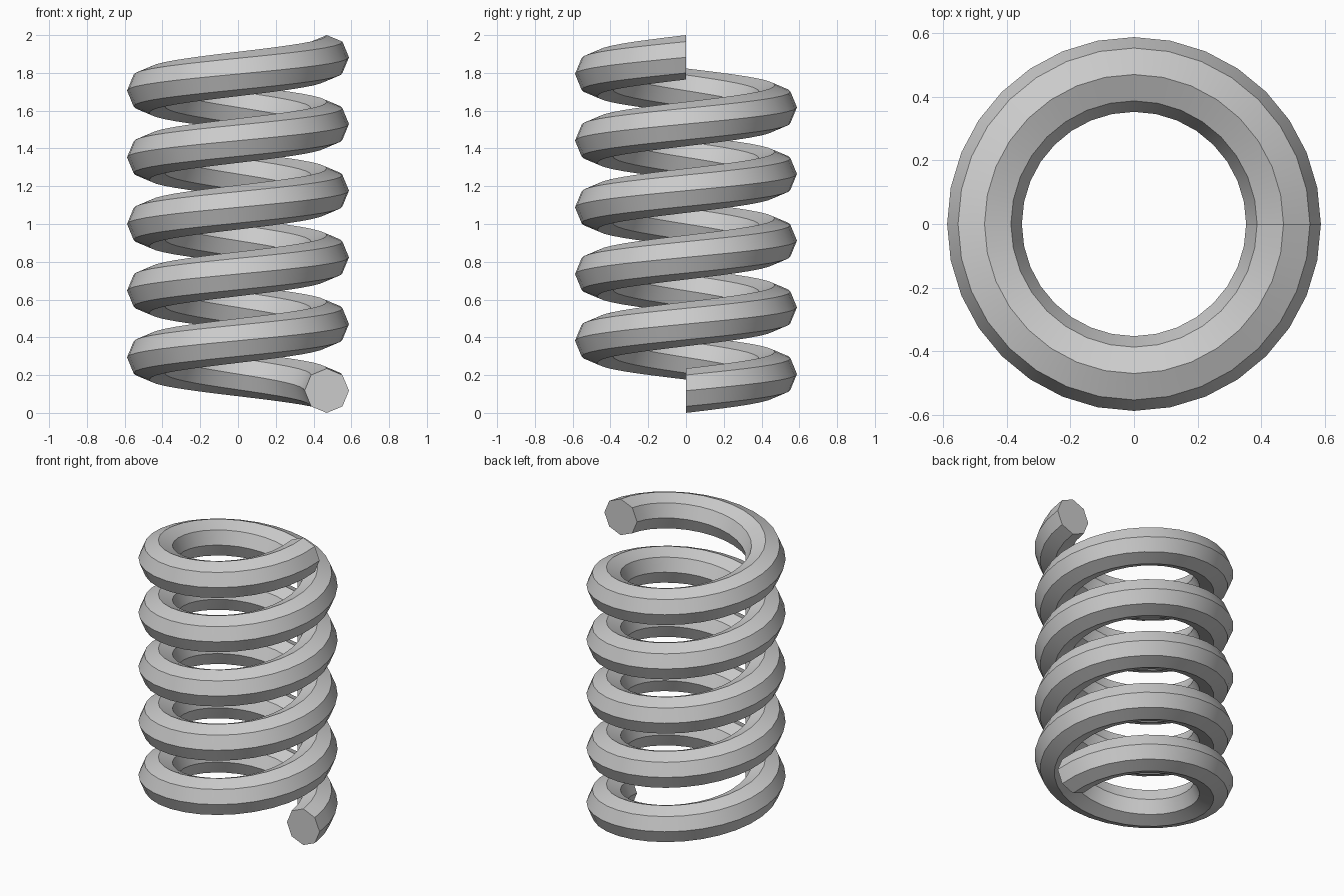
import bpy, bmesh
from math import cos, sin, tau, radians

if "Cube" in bpy.data.objects:
    bpy.data.objects.remove(bpy.data.objects["Cube"])

R, r = 0.47, 0.1175          # coil radius, wire radius
TURNS, STEPS, SIDES = 5, 32, 8
RISE = 2 - 2 * r             # total climb of the wire centre

bm = bmesh.new()

# Octagonal wire section repeated along the helix
rings = []
for i in range(TURNS * STEPS + 1):
    a = tau * i / STEPS
    z = r + RISE * i / (TURNS * STEPS)
    ring = []
    for k in range(SIDES):
        b = tau * k / SIDES
        d = R + r * cos(b)
        ring.append(bm.verts.new((d * cos(a), d * sin(a), z + r * sin(b))))
    rings.append(ring)

# Wire skin
for p, q in zip(rings, rings[1:]):
    for k in range(SIDES):
        n = (k + 1) % SIDES
        bm.faces.new((p[k], p[n], q[n], q[k]))

# Flat end caps
bm.faces.new(rings[0])
bm.faces.new(rings[-1])
bmesh.ops.recalc_face_normals(bm, faces=bm.faces[:])

mesh = bpy.data.meshes.new("coil_spring")
bm.to_mesh(mesh)
bm.free()
spring = bpy.data.objects.new("coil_spring", mesh)
bpy.context.collection.objects.link(spring)

# Smooth along the wire, crisp octagon edges
bpy.context.view_layer.objects.active = spring
spring.select_set(True)
bpy.ops.object.shade_smooth_by_angle(angle=radians(30))
